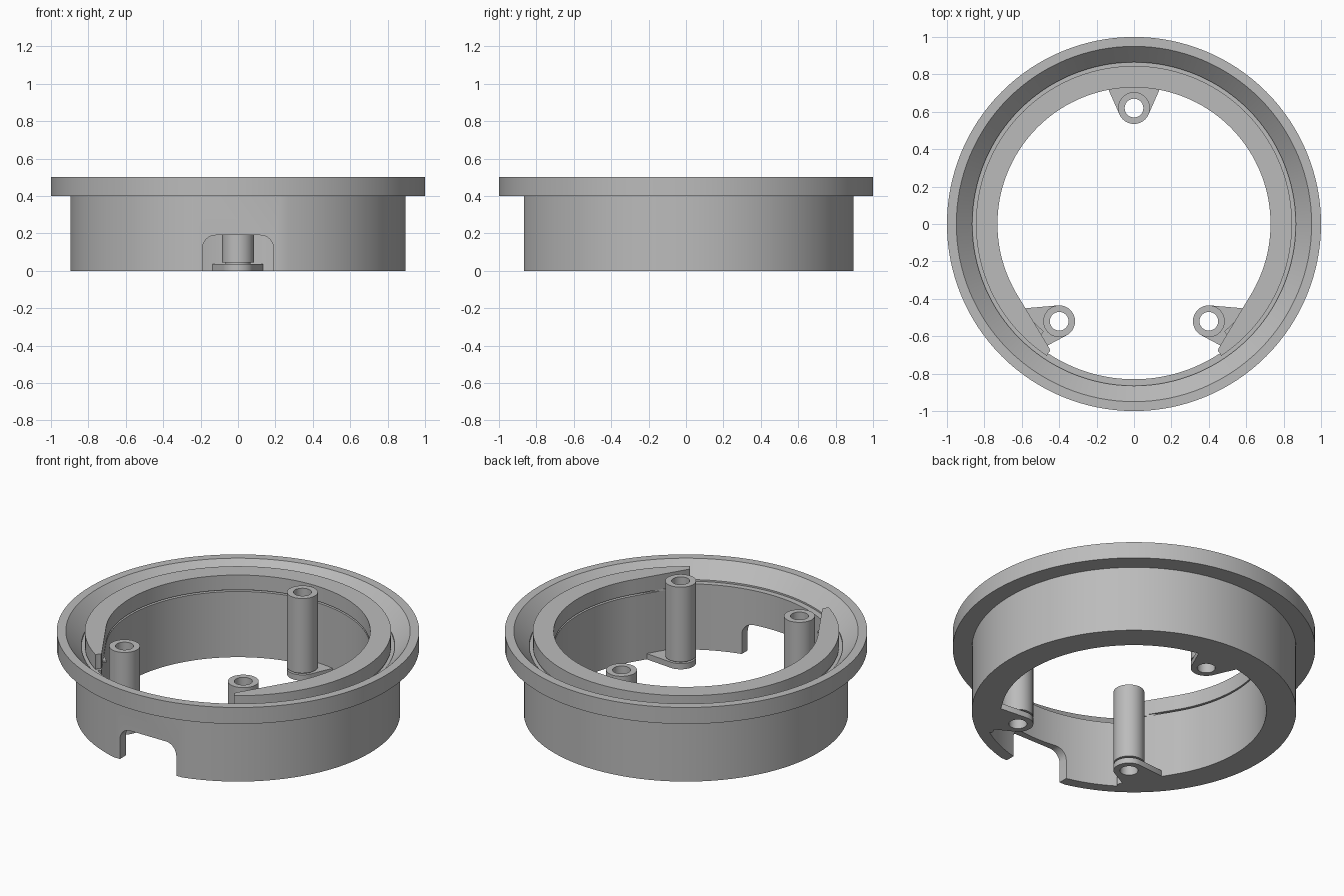
import bpy, bmesh, math
from mathutils import Vector

if "Cube" in bpy.data.objects:
    bpy.data.objects.remove(bpy.data.objects["Cube"])

grey = bpy.data.materials.new("plain grey")
grey.diffuse_color = (0.5, 0.5, 0.5, 1)
grey.use_nodes = True
grey.node_tree.nodes["Principled BSDF"].inputs["Base Color"].default_value = grey.diffuse_color


def arc(r, a0, a1, n, cx=0, cy=0):
    """Points on an arc, angles in degrees, both ends included."""
    return [(cx + r * math.cos(math.radians(a0 + (a1 - a0) * i / n)),
             cy + r * math.sin(math.radians(a0 + (a1 - a0) * i / n))) for i in range(n + 1)]


def circle(r, cx=0, cy=0, n=128):
    return arc(r, 0, 360, n, cx, cy)[:-1]


def finish(ob):
    ob.data.materials.clear()
    ob.data.materials.append(grey)
    bpy.ops.object.select_all(action='DESELECT')
    ob.select_set(True)
    bpy.context.view_layer.objects.active = ob
    bpy.ops.object.shade_smooth_by_angle(angle=math.radians(30))


def plate(name, loops, z0, z1):
    """Extrude flat outlines (inner loops become holes) from z0 to z1."""
    cu = bpy.data.curves.new(name, 'CURVE')
    cu.dimensions, cu.fill_mode, cu.extrude = '2D', 'BOTH', (z1 - z0) / 2
    for loop in loops:
        sp = cu.splines.new('POLY')
        sp.points.add(len(loop) - 1)
        for p, (x, y) in zip(sp.points, loop):
            p.co = (x, y, 0, 1)
        sp.use_cyclic_u = True
    tmp = bpy.data.objects.new(name, cu)
    bpy.context.collection.objects.link(tmp)
    me = bpy.data.meshes.new_from_object(tmp.evaluated_get(bpy.context.evaluated_depsgraph_get()))
    bpy.data.objects.remove(tmp)
    bm = bmesh.new()
    bm.from_mesh(me)
    bmesh.ops.translate(bm, verts=bm.verts, vec=(0, 0, (z0 + z1) / 2))
    bmesh.ops.remove_doubles(bm, verts=bm.verts, dist=1e-5)
    bmesh.ops.recalc_face_normals(bm, faces=bm.faces)
    bm.to_mesh(me)
    bm.free()
    ob = bpy.data.objects.new(name, me)
    bpy.context.collection.objects.link(ob)
    finish(ob)
    return ob


def hull(pts):
    """Convex outline of 2D points."""
    def half(seq):
        out = []
        for p in seq:
            while len(out) > 1 and ((out[-1][0] - out[-2][0]) * (p[1] - out[-2][1])
                                    - (out[-1][1] - out[-2][1]) * (p[0] - out[-2][0])) <= 0:
                out.pop()
            out.append(p)
        return out[:-1]
    pts = sorted(set(pts))
    return half(pts) + half(pts[::-1])


# Thick inner edge: round at the back, running off straight to both front ends
left_end = [(-0.452, -0.665), (-0.448, -0.68), (-0.46, -0.692)]
right_end = [(-x, y) for x, y in left_end[::-1]]
thick_edge = arc(0.73, -30, 210, 96)

# Main wall with a flat front, thinner along the front
half = math.degrees(math.acos(0.865 / 0.895))
wall = plate("wall", [arc(0.895, -90 + half, 270 - half, 128),
                      thick_edge + left_end + arc(0.83, 237, 303, 32) + right_end], 0, 0.4)

# Rounded notch in the front of the wall
outline = ([(-0.19, -0.1), (0.19, -0.1)] + arc(0.07, 0, 90, 8, 0.12, 0.12)
           + arc(0.07, 90, 180, 8, -0.12, 0.12))
cutter = plate("notch_cutter", [outline], -0.3, 0.3)
cutter.rotation_euler = (math.pi / 2, 0, 0)
cutter.location.y = -0.9
cutter.hide_render = True
mod = wall.modifiers.new("notch", 'BOOLEAN')
mod.operation, mod.object, mod.solver = 'DIFFERENCE', cutter, 'EXACT'
bpy.context.view_layer.objects.active = wall
bpy.ops.object.modifier_apply(modifier=mod.name)
bpy.data.objects.remove(cutter)
finish(wall)

# Flange with a sloped inside
bm = bmesh.new()
profile = [(0.865, 0.4), (1, 0.4), (1, 0.5), (0.95, 0.5), (0.865, 0.41)]
rings = [[bm.verts.new((x, y, z)) for x, y in circle(r)] for r, z in profile]
for a, b in zip(rings, rings[1:] + rings[:1]):
    for i in range(128):
        j = (i + 1) % 128
        bm.faces.new((a[i], a[j], b[j], b[i]))
bmesh.ops.recalc_face_normals(bm, faces=bm.faces)
me = bpy.data.meshes.new("flange")
bm.to_mesh(me)
bm.free()
flange = bpy.data.objects.new("flange", me)
bpy.context.collection.objects.link(flange)
finish(flange)

# Raised open ring, with a thin set-back seam below it
outer = arc(0.845, 236.5, -56.5, 112)
plate("open_ring", [thick_edge + left_end + outer + right_end], 0.41, 0.5)
plate("ring_seam", [arc(0.75, -50, 230, 96) + arc(0.84, 230, -50, 96)], 0.4, 0.41)

# Screw posts, each on a foot tab that joins the wall
side_tab = [(-0.575, -0.45), (-0.61, -0.47), (-0.5, -0.67), (-0.46, -0.645)]
posts = {"back": (0, 0.62, [(-0.135, 0.715), (0.135, 0.715), (-0.1, 0.75), (0.1, 0.75)]),
         "left": (-0.4, -0.52, side_tab),
         "right": (0.4, -0.52, [(-x, y) for x, y in side_tab])}
for side, (x, y, roots) in posts.items():
    hole = circle(0.05, x, y, 32)
    plate(side + "_post", [circle(0.085, x, y, 48), hole], 0.045, 0.5)
    plate(side + "_post_neck", [circle(0.068, x, y, 48), hole], 0.035, 0.045)
    plate(side + "_foot_tab", [hull(circle(0.085, x, y, 48) + roots), hole], 0, 0.035)
